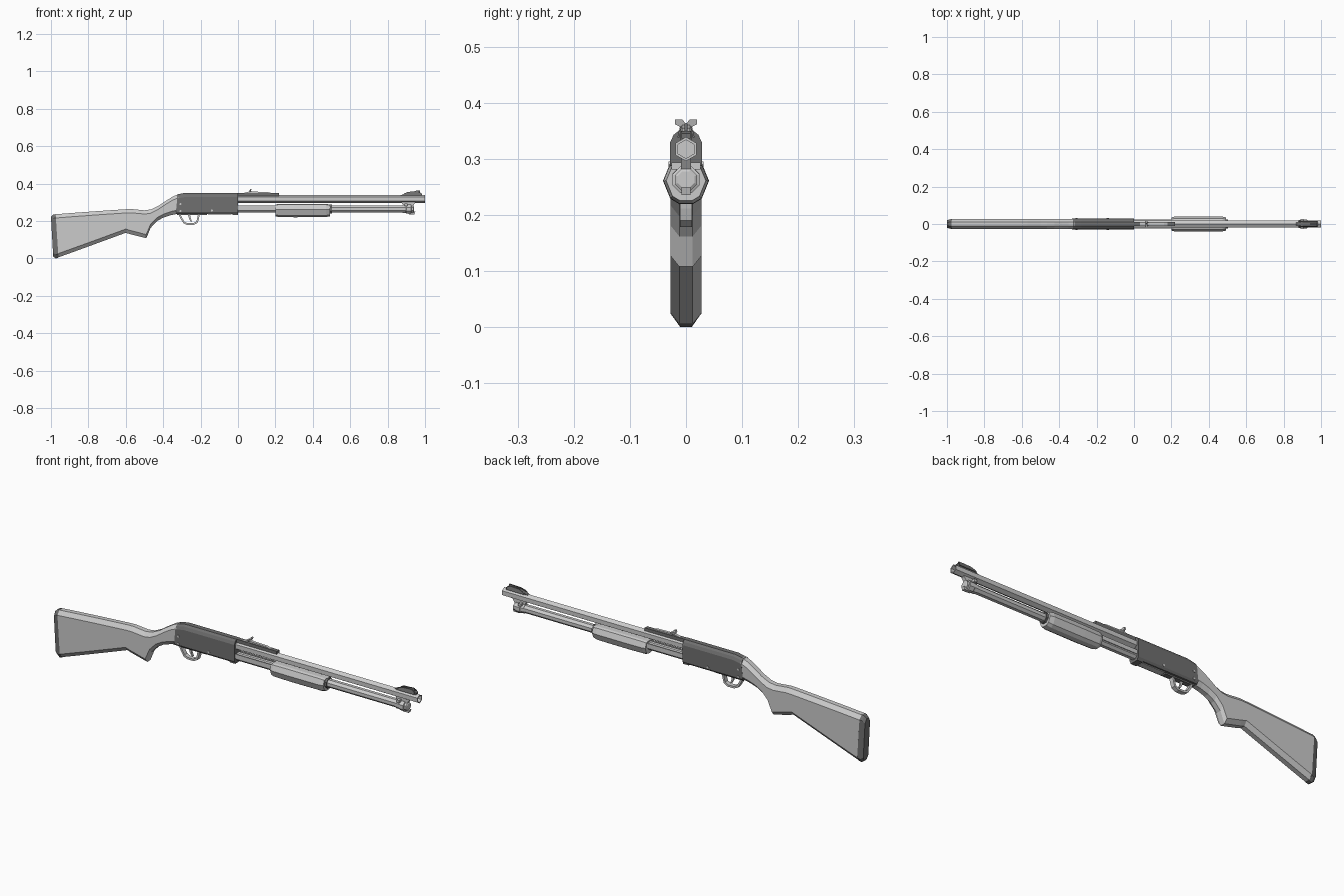
import bpy, bmesh, math
from mathutils import Vector

dark = bpy.data.materials.new("dark_grey")
dark.diffuse_color = (0.16, 0.16, 0.16, 1)


def loft(name, rings, mat=None, closed=False):
    """Skin equal-length rings of 3D points; cap the ends unless closed."""
    bm = bmesh.new()
    vs = [[bm.verts.new(p) for p in r] for r in rings]
    n, m = len(vs[0]), len(vs)
    for i in range(m if closed else m - 1):
        a, b = vs[i], vs[(i + 1) % m]
        for j in range(n):
            k = (j + 1) % n
            bm.faces.new((a[j], a[k], b[k], b[j]))
    if not closed:
        bm.faces.new(vs[0])
        bm.faces.new(vs[-1])
    bmesh.ops.recalc_face_normals(bm, faces=bm.faces[:])
    me = bpy.data.meshes.new(name)
    bm.to_mesh(me)
    bm.free()
    ob = bpy.data.objects.new(name, me)
    bpy.context.collection.objects.link(ob)
    if mat:
        me.materials.append(mat)
    return ob


def section(top, bot, w=0.028, flat=0.012, cham=0.02):
    """Chamfered section spanning a top and bottom (x, z) point."""
    t, b = Vector((top[0], 0, top[1])), Vector((bot[0], 0, bot[1]))
    d = (b - t).normalized() * cham
    Y = Vector((0, 1, 0))
    return [t - Y * flat, t + Y * flat, t + d + Y * w, b - d + Y * w,
            b + Y * flat, b - Y * flat, b - d - Y * w, t + d - Y * w]


def tube(name, z, stations, sides, mat=None, turn=0.5, y=0, sy=1):
    """Tube along x from (x, radius) stations."""
    rings = [[(x, y + sy * r * math.sin((j + turn) * math.tau / sides),
               z + r * math.cos((j + turn) * math.tau / sides))
              for j in range(sides)] for x, r in stations]
    return loft(name, rings, mat)


def plate(name, pts, y0, y1, mat=None):
    """Side profile in (x, z), extruded across y."""
    return loft(name, [[(x, y, z) for x, z in pts] for y in (y0, y1)], mat)


def box(name, x0, x1, y0, y1, z0, z1, mat=None):
    return plate(name, [(x0, z0), (x1, z0), (x1, z1), (x0, z1)], y0, y1, mat)


# Stock with grip
stock = [((-0.975, 0.236), (-0.96, 0.006)), ((-0.90, 0.242), (-0.89, 0.031)),
         ((-0.75, 0.253), (-0.75, 0.082)), ((-0.60, 0.263), (-0.60, 0.137)),
         ((-0.57, 0.264), (-0.575, 0.129)), ((-0.50, 0.257), (-0.49, 0.108)),
         ((-0.465, 0.262), (-0.468, 0.162)), ((-0.425, 0.281), (-0.435, 0.198)),
         ((-0.385, 0.308), (-0.40, 0.218)), ((-0.35, 0.33), (-0.36, 0.231)),
         ((-0.318, 0.344), (-0.325, 0.238))]
loft("stock", [section(t, b) for t, b in stock])

# Butt pad
loft("butt_pad", [section((-0.988, 0.234), (-0.974, 0.0), 0.024, 0.01),
                  section((-0.975, 0.237), (-0.959, 0.005))], dark)
loft("butt_pad_back", [section((-1.0, 0.222), (-0.988, 0.01), 0.02, 0.008),
                       section((-0.988, 0.234), (-0.974, 0.0), 0.024, 0.01)], dark)

# Receiver with chamfered top and flat underside
def receiver_ring(x, top, xb=None):
    xb = x if xb is None else xb
    half = [(x, 0.012, top), (x, 0.022, top - 0.008), (x, 0.0285, top - 0.022),
            (xb, 0.0285, 0.248), (xb, 0.022, 0.238)]
    return half + [(a, -b, c) for a, b, c in reversed(half)]


loft("receiver", [receiver_ring(-0.325, 0.342, -0.332), receiver_ring(-0.28, 0.351),
                  receiver_ring(0.0, 0.351)], dark)
box("receiver_front_lip", -0.03, 0, -0.022, 0.022, 0.233, 0.24, dark)
box("trigger_plate", -0.325, -0.165, -0.012, 0.012, 0.231, 0.242, dark)
box("shell_lifter", -0.16, -0.035, -0.014, 0.014, 0.235, 0.242)

# Receiver pins
for i, (x, z) in enumerate([(-0.308, 0.29), (-0.308, 0.253), (-0.14, 0.256)]):
    plate(f"pin_{i}", [(x + 0.006 * math.cos(a * math.tau / 6), z + 0.006 * math.sin(a * math.tau / 6))
                       for a in range(6)], -0.031, 0.031)

# Trigger guard loop and trigger
path = [(-0.318, 0.236), (-0.307, 0.212), (-0.292, 0.188), (-0.272, 0.179),
        (-0.236, 0.179), (-0.216, 0.19), (-0.209, 0.212), (-0.204, 0.236)]
mid = Vector((-0.26, 0.236))
rings = []
for p in path:
    o = Vector(p)
    i = o + (mid - o).normalized() * 0.010
    rings.append([(o.x, -0.011, o.y), (o.x, 0.011, o.y), (i.x, 0.011, i.y), (i.x, -0.011, i.y)])
loft("trigger_guard", rings)
plate("trigger", [(-0.268, 0.234), (-0.256, 0.234), (-0.252, 0.212), (-0.246, 0.197),
                  (-0.254, 0.199), (-0.262, 0.213)], -0.005, 0.005)

# Barrel with recessed bore, magazine tube and cap
loft("barrel", [[(x, r * math.sin(j * math.tau / 6), 0.3175 + r * math.cos(j * math.tau / 6))
                 for j in range(6)] for x, r in
                [(-0.02, 0.0215), (1.0, 0.0215), (1.0, 0.0165), (0.96, 0.0165)]])
tube("magazine_tube", 0.264, [(-0.02, 0.0205), (0.9, 0.0205)], 8)
tube("magazine_cap", 0.263, [(0.895, 0.021), (0.9, 0.026), (0.925, 0.026), (0.927, 0.021),
                             (0.937, 0.021), (0.94, 0.016)], 8)

# Muzzle bracket, screw and swivel
plate("barrel_bracket", [(0.872, 0.302), (0.95, 0.302), (0.935, 0.28), (0.885, 0.28)], -0.009, 0.009)
tube("bracket_ring", 0.264, [(0.88, 0.0235), (0.897, 0.0235)], 8)
box("bracket_bolt", 0.89, 0.905, -0.026, 0.026, 0.281, 0.294)
plate("sling_stud", [(0.908, 0.25), (0.948, 0.25), (0.944, 0.236), (0.914, 0.236)], -0.008, 0.008)

# Pump fore-end with tapered ends
def pump_ring(x, s):
    half = [(0.018, 0.03), (0.03, 0.026), (0.041, -0.001), (0.028, -0.033), (0.013, -0.042)]
    pts = half + [(-a, b) for a, b in reversed(half)]
    return [(x, a * s, 0.262 + b * s) for a, b in pts]


loft("pump_handle", [pump_ring(0.2, 0.86), pump_ring(0.215, 0.96), pump_ring(0.30, 1),
                     pump_ring(0.47, 0.98), pump_ring(0.493, 0.86)])
tube("pump_collar", 0.264, [(0.493, 0.026), (0.503, 0.026)], 8, dark)

# Action bars between receiver and pump
for s in (-1, 1):
    y0, y1 = sorted((s * 0.019, s * 0.023))
    box(f"action_bar_{s}", -0.01, 0.21, y0, y1, 0.262, 0.282)

# Rear sight rail, slide and leaf with notched ears
plate("sight_rail", [(-0.005, 0.334), (0.22, 0.334), (0.22, 0.349), (-0.005, 0.351)], -0.01, 0.01, dark)
plate("sight_spring", [(0.03, 0.35), (0.18, 0.349), (0.16, 0.355), (0.085, 0.357), (0.07, 0.36)],
      -0.007, 0.007)
leaf = [(-0.009, 0.35), (0.009, 0.35), (0.012, 0.358), (0.02, 0.362), (0.02, 0.37), (0.006, 0.37),
        (0, 0.362), (-0.006, 0.37), (-0.02, 0.37), (-0.02, 0.362), (-0.012, 0.358)]
loft("rear_sight_leaf", [[(x + (z - 0.35) * 0.3, y, z) for y, z in leaf] for x in (0.058, 0.066)])

# Front sight ramp, blade and guard wings
plate("front_sight_ramp", [(0.865, 0.336), (0.985, 0.336), (0.985, 0.345), (0.975, 0.35),
                           (0.91, 0.35), (0.885, 0.343)], -0.008, 0.008, dark)
plate("front_sight_blade", [(0.915, 0.348), (0.975, 0.348), (0.972, 0.363), (0.955, 0.363)],
      -0.0025, 0.0025, dark)
for s in (-1, 1):
    wing = [(0.88, 0.338), (0.98, 0.338), (0.975, 0.352), (0.96, 0.358), (0.91, 0.356), (0.89, 0.348)]
    loft(f"sight_wing_{s}", [[(x, s * (w + (0.358 - z) * 0.25), z) for x, z in wing]
                             for w in (0.007, 0.0105)], dark)
